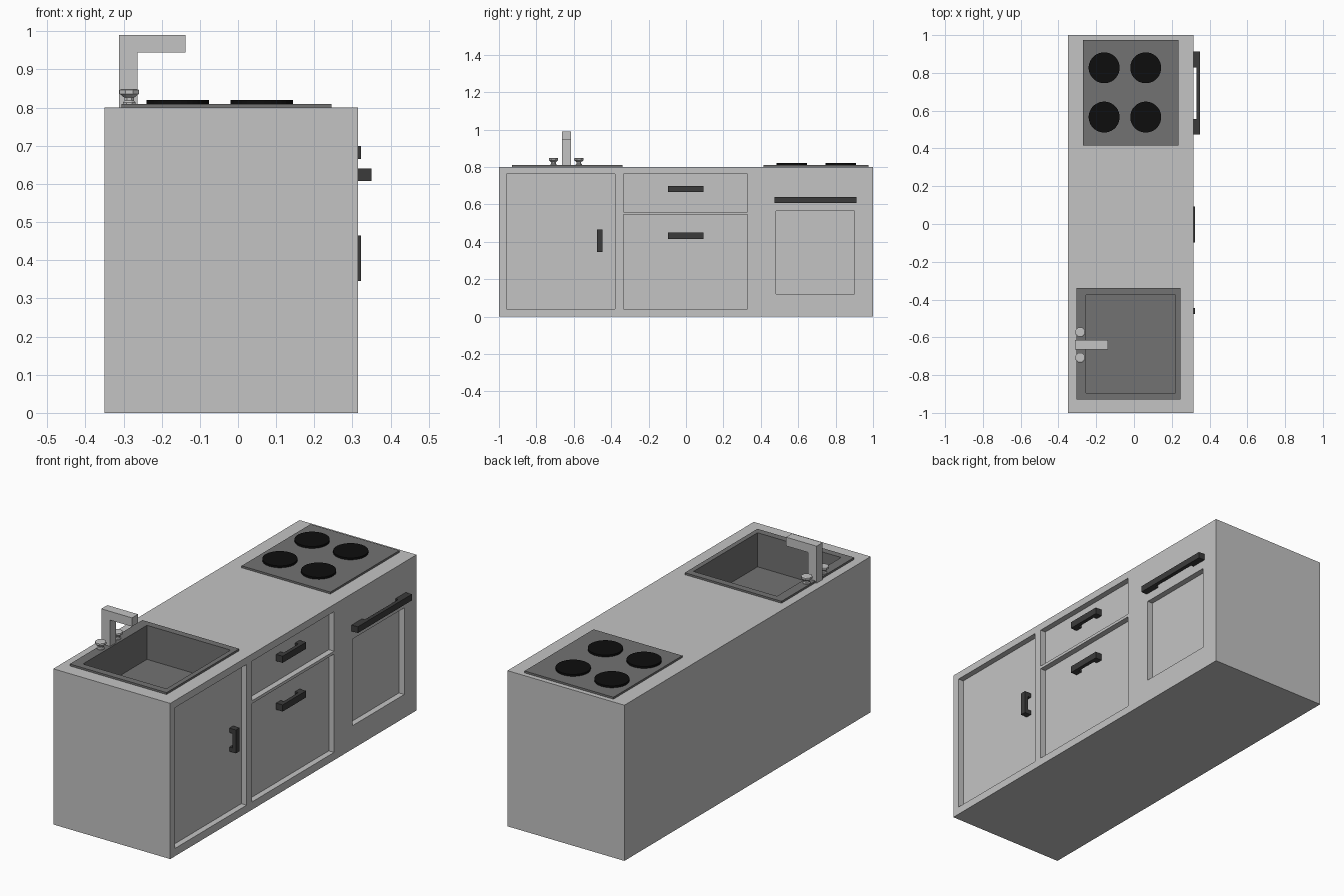
import bpy
import bmesh
import math
from mathutils import Vector

if "Cube" in bpy.data.objects:
    bpy.data.objects.remove(bpy.data.objects["Cube"], do_unlink=True)


def material(name, value):
    mat = bpy.data.materials.new(name)
    mat.use_nodes = True
    colour = (value, value, value, 1)
    mat.diffuse_color = colour
    mat.node_tree.nodes["Principled BSDF"].inputs["Base Color"].default_value = colour
    return mat


LIGHT = material("light grey", 0.55)
MID = material("mid grey", 0.17)
DARK = material("dark grey", 0.044)
BLACK = material("black", 0.004)


def finish(name, bm, mat):
    bmesh.ops.recalc_face_normals(bm, faces=bm.faces)
    mesh = bpy.data.meshes.new(name)
    bm.to_mesh(mesh)
    bm.free()
    mesh.materials.append(mat)
    obj = bpy.data.objects.new(name, mesh)
    bpy.context.collection.objects.link(obj)
    return obj


def box_mesh(x, y, z):
    """Box from three (min, max) ranges."""
    bm = bmesh.new()
    bmesh.ops.create_cube(bm, size=1)
    for v in bm.verts:
        v.co = Vector([r[0] if c < 0 else r[1] for c, r in zip(v.co, (x, y, z))])
    return bm


def box(name, x, y, z, mat):
    return finish(name, box_mesh(x, y, z), mat)


def prism(name, points, offset, mat):
    """Flat outline pushed along an offset."""
    bm = bmesh.new()
    face = bm.faces.new([bm.verts.new(p) for p in points])
    ext = bmesh.ops.extrude_face_region(bm, geom=[face], use_keep_orig=True)
    bmesh.ops.translate(bm, vec=offset, verts=[g for g in ext["geom"] if isinstance(g, bmesh.types.BMVert)])
    return finish(name, bm, mat)


def lathe(name, profile, x, y, sides, mat):
    """Stack of rings from (radius, height) pairs, capped at both ends."""
    bm = bmesh.new()
    rings = []
    for r, z in profile:
        angles = [math.tau * (i + 0.5) / sides for i in range(sides)]
        rings.append([bm.verts.new((x + r * math.cos(a), y + r * math.sin(a), z)) for a in angles])
    for a, b in zip(rings, rings[1:]):
        for i in range(sides):
            j = (i + 1) % sides
            bm.faces.new((a[i], a[j], b[j], b[i]))
    bm.faces.new(rings[0])
    bm.faces.new(rings[-1])
    return finish(name, bm, mat)


def cut(target, cutter):
    """Subtract a helper from the target, then discard the helper."""
    cutter.hide_render = True
    mod = target.modifiers.new("cut", 'BOOLEAN')
    mod.operation = 'DIFFERENCE'
    mod.solver = 'EXACT'
    mod.object = cutter
    bpy.context.view_layer.objects.active = target
    bpy.ops.object.modifier_apply(modifier=mod.name)
    bpy.data.objects.remove(cutter, do_unlink=True)


# Cabinet with recessed door, drawers and oven panel
FRONT, PANEL, TOP = 0.315, 0.285, 0.8
cabinet = box("cabinet", (-0.35, FRONT), (-1, 1), (0, TOP), LIGHT)
recesses = [
    ((-0.96, -0.38), (0.04, 0.763)),
    ((-0.335, 0.33), (0.56, 0.763)),
    ((-0.335, 0.33), (0.04, 0.545)),
    ((0.48, 0.9), (0.12, 0.565)),
]
for ys, zs in recesses:
    cut(cabinet, box("recess_cutter", (PANEL, 0.4), ys, zs, LIGHT))
cut(cabinet, box("basin_cutter", (-0.26, 0.225), (-0.9, -0.37), (0.62, 0.9), LIGHT))

# Sink: rim plate with the basin pushed down through the opening
bm = box_mesh((-0.305, 0.245), (-0.93, -0.34), (TOP, 0.81))
bm.normal_update()
rim = next(f for f in bm.faces if f.normal.z > 0.9)
base = next(f for f in bm.faces if f.normal.z < -0.9)
bmesh.ops.inset_individual(bm, faces=[rim], thickness=0.035)
for v in rim.verts:
    v.co.x = -0.255 if v.co.x < 0 else 0.22
    v.co.y = -0.895 if v.co.y < -0.64 else -0.375
ext = bmesh.ops.extrude_face_region(bm, geom=[rim])
for g in ext["geom"]:
    if isinstance(g, bmesh.types.BMVert):
        g.co.z = 0.635
bmesh.ops.delete(bm, geom=[f for f in (rim, base) if f.is_valid], context='FACES')
finish("sink", bm, MID)

# Faucet and its two taps
faucet_outline = [(-0.312, TOP), (-0.263, TOP), (-0.263, 0.945), (-0.138, 0.945), (-0.138, 0.99), (-0.312, 0.99)]
prism("faucet", [(x, -0.664, z) for x, z in faucet_outline], (0, 0.049, 0), LIGHT)
tap_profile = [(0.018, TOP), (0.018, 0.814), (0.014, 0.818), (0.014, 0.826), (0.027, 0.836), (0.027, 0.846), (0.022, 0.849)]
for side, y in (("right", -0.708), ("left", -0.573)):
    lathe(side + "_tap", tap_profile, -0.285, y, 8, LIGHT)

# Hob plate and burners
box("hob", (-0.27, 0.235), (0.415, 0.975), (TOP, 0.81), MID)
for i, x in enumerate((-0.158, 0.062)):
    for j, y in enumerate((0.566, 0.827)):
        lathe(f"burner_{i}_{j}", [(0.082, 0.808), (0.082, 0.82)], x, y, 32, BLACK)


def handle(name, x, depth, start, end, side, width, upright=False):
    """Bracket-shaped pull: a bar on two short feet."""
    foot = (end - start) * 0.19
    inner, outer = x + depth - 0.019, x + depth
    outline = [(x, start), (outer, start), (outer, end), (x, end),
               (x, end - foot), (inner, end - foot), (inner, start + foot), (x, start + foot)]
    if upright:
        prism(name, [(a, side, b) for a, b in outline], (0, width, 0), DARK)
    else:
        prism(name, [(a, b, side) for a, b in outline], (0, 0, width), DARK)


# Handles
handle("door_handle", PANEL, 0.037, 0.345, 0.465, -0.477, 0.031, upright=True)
handle("upper_drawer_handle", PANEL, 0.037, -0.097, 0.093, 0.665, 0.034)
handle("lower_drawer_handle", PANEL, 0.037, -0.097, 0.093, 0.415, 0.034)
handle("oven_handle", FRONT, 0.035, 0.473, 0.912, 0.608, 0.032)
